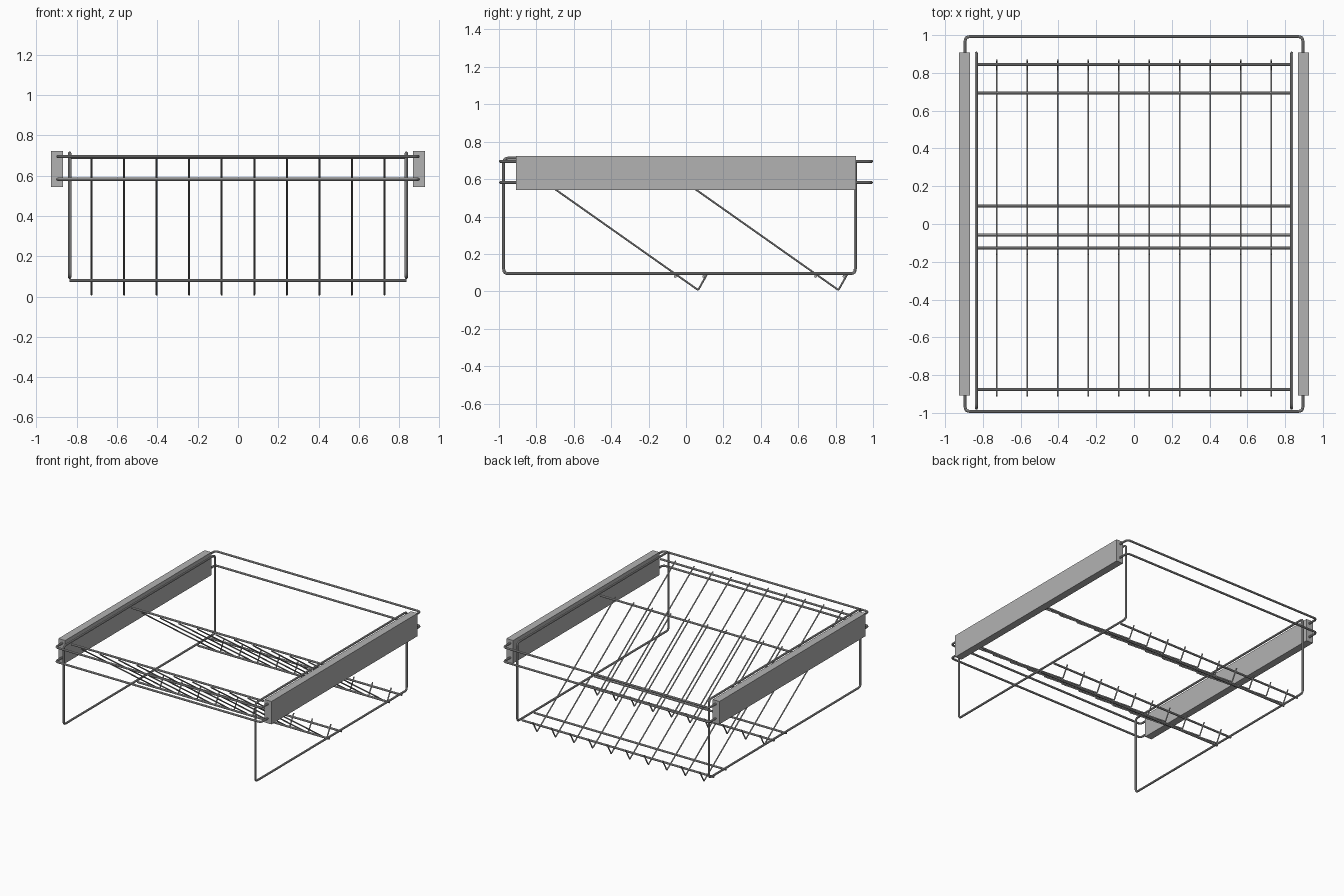
import bpy
import bmesh
from mathutils import Vector

cube = bpy.data.objects.get("Cube")
if cube:
    bpy.data.objects.remove(cube, do_unlink=True)


def make_material(name, value):
    mat = bpy.data.materials.new(name)
    mat.use_nodes = True
    colour = (value, value, value, 1)
    mat.diffuse_color = colour
    mat.node_tree.nodes["Principled BSDF"].inputs["Base Color"].default_value = colour
    return mat


grey = make_material("grey metal", 0.45)


def rounded(corners, radius, closed, steps=4):
    """Replace each bend of a path with a short arc."""
    points = [Vector(c) for c in corners]
    path = []
    for i, p in enumerate(points):
        if not closed and i in (0, len(points) - 1):
            path.append(p)
            continue
        a = p + (points[i - 1] - p).normalized() * radius
        b = p + (points[(i + 1) % len(points)] - p).normalized() * radius
        for s in range(steps + 1):
            t = s / steps
            path.append(a * (1 - t) ** 2 + p * 2 * t * (1 - t) + b * t ** 2)
    return path


def wire(name, corners, thickness, bend=0.025, closed=False):
    """Sweep a round bar along a bent path and turn it into a mesh."""
    path = rounded(corners, bend, closed)
    curve = bpy.data.curves.new(name, 'CURVE')
    curve.dimensions = '3D'
    curve.bevel_depth = thickness
    curve.bevel_resolution = 2
    curve.use_fill_caps = True
    spline = curve.splines.new('POLY')
    spline.points.add(len(path) - 1)
    for point, co in zip(spline.points, path):
        point.co = (*co, 1)
    spline.use_cyclic_u = closed
    obj = bpy.data.objects.new(name, curve)
    bpy.context.collection.objects.link(obj)
    bpy.ops.object.select_all(action='DESELECT')
    obj.select_set(True)
    bpy.context.view_layer.objects.active = obj
    bpy.ops.object.convert(target='MESH')
    obj = bpy.context.view_layer.objects.active
    obj.data.materials.clear()
    obj.data.materials.append(grey)
    bpy.ops.object.shade_smooth_by_angle()
    return obj


def box(name, low, high):
    low, high = Vector(low), Vector(high)
    bm = bmesh.new()
    bmesh.ops.create_cube(bm, size=1)
    bmesh.ops.scale(bm, vec=high - low, verts=bm.verts)
    bmesh.ops.translate(bm, vec=(low + high) / 2, verts=bm.verts)
    mesh = bpy.data.meshes.new(name)
    bm.to_mesh(mesh)
    bm.free()
    mesh.materials.append(grey)
    obj = bpy.data.objects.new(name, mesh)
    bpy.context.collection.objects.link(obj)


BAR, ROD = 0.008, 0.005
FRAME_X = 0.835

# Side rails and the hanging wire frame inside each
for side, sign in (("left", 1), ("right", -1)):
    x1, x2 = sorted((sign * 0.868, sign * 0.927))
    box(f"{side}_rail", (x1, -0.909, 0.543), (x2, 0.909, 0.723))
    x = sign * FRAME_X
    wire(f"{side}_side_frame",
         [(x, -0.975, 0.095), (x, 0.905, 0.095), (x, 0.905, 0.712), (x, -0.975, 0.712)],
         BAR, closed=True)

# Bars bridging the rails at the front and back
for end, sign in (("front", -1), ("back", 1)):
    for level, z in (("upper", 0.695), ("lower", 0.582)):
        y1, y2 = sign * 0.88, sign * 0.992
        wire(f"{end}_{level}_bar",
             [(-0.894, y1, z), (-0.894, y2, z), (0.894, y2, z), (0.894, y1, z)], BAR)

# Two sloping shelves of hooked rods on cross bars
for shelf, shift in (("front", 0), ("back", 0.75)):
    for i in range(10):
        x = (i - 4.5) * 0.1615
        wire(f"{shelf}_shelf_rod_{i + 1}",
             [(x, shift - 0.91, 0.694), (x, shift + 0.065, 0.007), (x, shift + 0.117, 0.1)],
             ROD, bend=0.008)
    for part, y, z in (("top", -0.877, 0.69), ("lower", -0.057, 0.08), ("lip", 0.095, 0.08)):
        wire(f"{shelf}_shelf_{part}_bar",
             [(-FRAME_X, shift + y, z), (FRAME_X, shift + y, z)], BAR)
